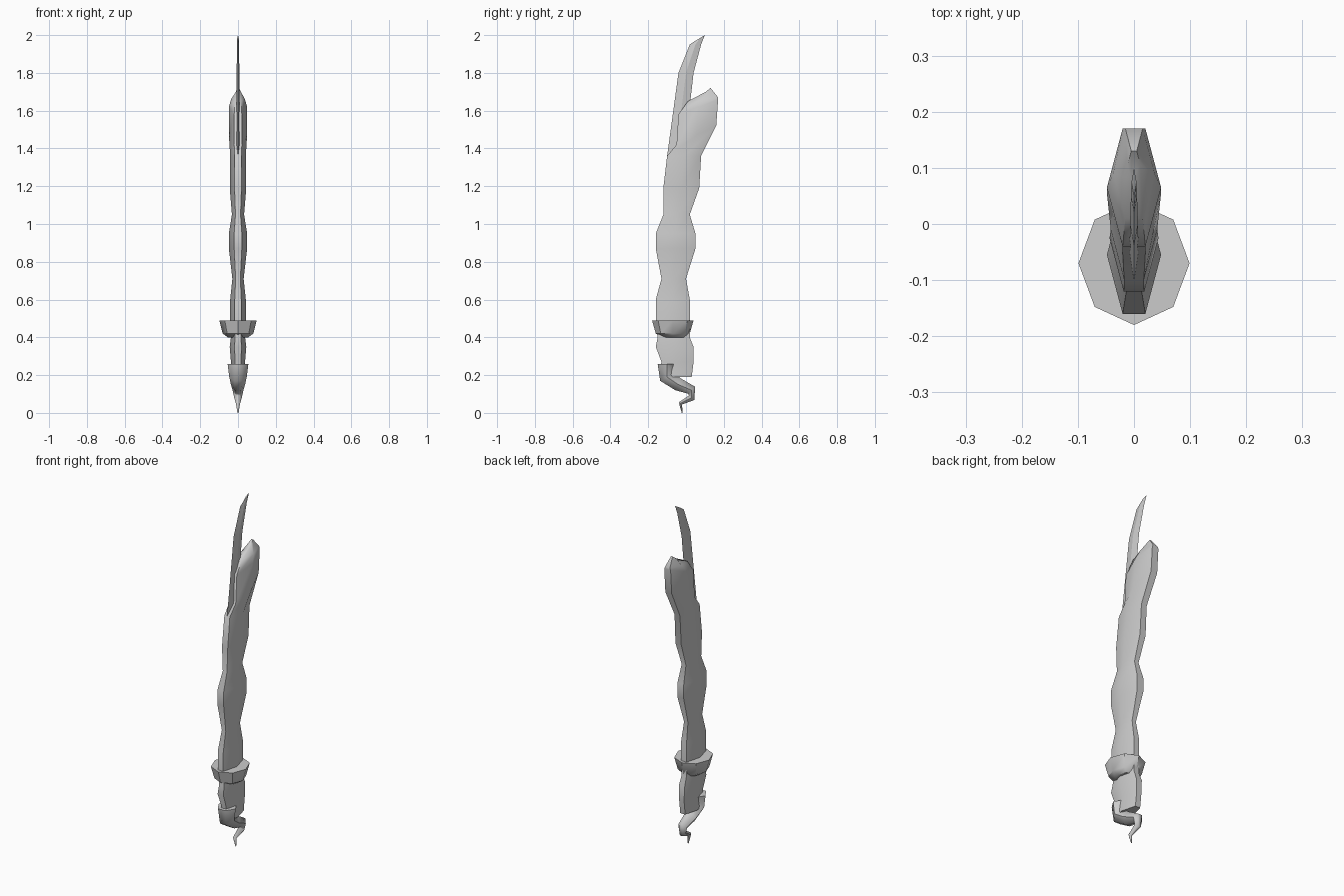
import bpy, bmesh, math
from mathutils import Vector

cube = bpy.data.objects.get("Cube")
if cube:
    bpy.data.objects.remove(cube, do_unlink=True)

# One plain grey for the whole weapon
GREY = (0.6, 0.6, 0.6, 1)
grey = bpy.data.materials.new("plain grey")
grey.use_nodes = True
grey.diffuse_color = GREY
grey.node_tree.nodes["Principled BSDF"].inputs["Base Color"].default_value = GREY


def polygon_section(sides):
    """Regular section as (share from front to back, share of half width)."""
    angles = [math.tau * i / sides for i in range(sides)]
    return [((1 - math.cos(a)) / 2, math.sin(a)) for a in angles]


# Pointed at the sides, with narrow flats at the front and back
FLAT = 0.42
HEXAGON = [(0, FLAT), (0.5, 1), (1, FLAT), (1, -FLAT), (0.5, -1), (0, -FLAT)]
DIAMOND = polygon_section(4)
OCTAGON = polygon_section(8)


def slices(stations, width_ratio):
    """Turn (height, front y, back y, optional rise to the back) into rings
    whose width follows their depth."""
    rings = []
    for height, front, back, *rise in stations:
        back_height = height + sum(rise)
        half_width = (back - front) * width_ratio
        rings.append((Vector((0, front, height)),
                      Vector((0, back, back_height)), half_width))
    return rings


def tapered_tube(path, radius):
    """Rings square to a (y, z) path, shrinking steadily to its end."""
    points = [Vector((0, y, z)) for y, z in path]
    last = len(points) - 1
    rings = []
    for i, point in enumerate(points):
        before = points[max(i - 1, 0)]
        after = points[min(i + 1, last)]
        along = (after - before).normalized()
        size = radius * (1 - i / (last + 0.3))
        across = Vector((0, -along.z, along.y)) * size
        rings.append((point - across, point + across, size * 1.1))
    return rings


def loft(name, section, rings, smooth_angle):
    """Skin a closed, capped surface over a series of rings."""
    bm = bmesh.new()
    loops = []
    for front, back, half_width in rings:
        loop = []
        for share, side in section:
            position = front.lerp(back, share)
            position.x = side * half_width
            loop.append(bm.verts.new(position))
        loops.append(loop)
    count = len(section)
    for low, high in zip(loops, loops[1:]):
        for i in range(count):
            j = (i + 1) % count
            bm.faces.new((low[i], low[j], high[j], high[i]))
    bm.faces.new(loops[0])
    bm.faces.new(loops[-1])
    bmesh.ops.recalc_face_normals(bm, faces=bm.faces)
    mesh = bpy.data.meshes.new(name)
    bm.to_mesh(mesh)
    bm.free()
    mesh.materials.append(grey)
    mesh.shade_smooth()
    mesh.set_sharp_from_angle(angle=math.radians(smooth_angle))
    obj = bpy.data.objects.new(name, mesh)
    bpy.context.collection.objects.link(obj)


# Knobbly shaft: waists and swellings, then a slanted, closing top
shaft_stations = [
    (0.45, -0.16, 0.02),
    (0.6, -0.16, 0.02),
    (0.71, -0.13, 0),
    (0.87, -0.16, 0.05),
    (0.95, -0.16, 0.05),
    (1.05, -0.12, 0.02),
    (1.19, -0.12, 0.07),
    (1.36, -0.1, 0.08),
    (1.42, -0.05, 0.16, 0.1),
    (1.58, -0.04, 0.17, 0.08),
    (1.65, 0.01, 0.17, 0.02),
    (1.68, 0.08, 0.13, 0.04),
]
loft("shaft", HEXAGON, slices(shaft_stations, 0.23), 50)

# Grip below the guard
grip_stations = [
    (0.19, -0.14, 0.03),
    (0.27, -0.13, 0.04),
    (0.35, -0.16, 0.04),
    (0.4, -0.15, 0.02),
    (0.45, -0.15, 0.02),
]
loft("grip", HEXAGON, slices(grip_stations, 0.22), 50)

# Hooked tail curling from the front of the grip down to the tip
tail_path = [
    (-0.1, 0.26),
    (-0.1, 0.19),
    (-0.04, 0.15),
    (0.03, 0.12),
    (0.03, 0.08),
    (-0.03, 0.05),
    (-0.02, 0),
]
loft("hooked_tail", HEXAGON, tapered_tube(tail_path, 0.05), 60)

# Eight-sided cup guard
guard_stations = [
    (0.4, -0.12, 0),
    (0.42, -0.16, 0.02),
    (0.49, -0.18, 0.04),
]
loft("guard", OCTAGON, slices(guard_stations, 0.45), 40)

# Thin blade rising out of the front of the shaft
blade_stations = [
    (1.05, -0.12, -0.06),
    (1.36, -0.1, -0.01),
    (1.8, -0.04, 0.04),
    (1.95, 0.02, 0.08),
    (1.97, 0.05, 0.1, 0.03),
]
loft("blade", DIAMOND, slices(blade_stations, 0.09), 20)
